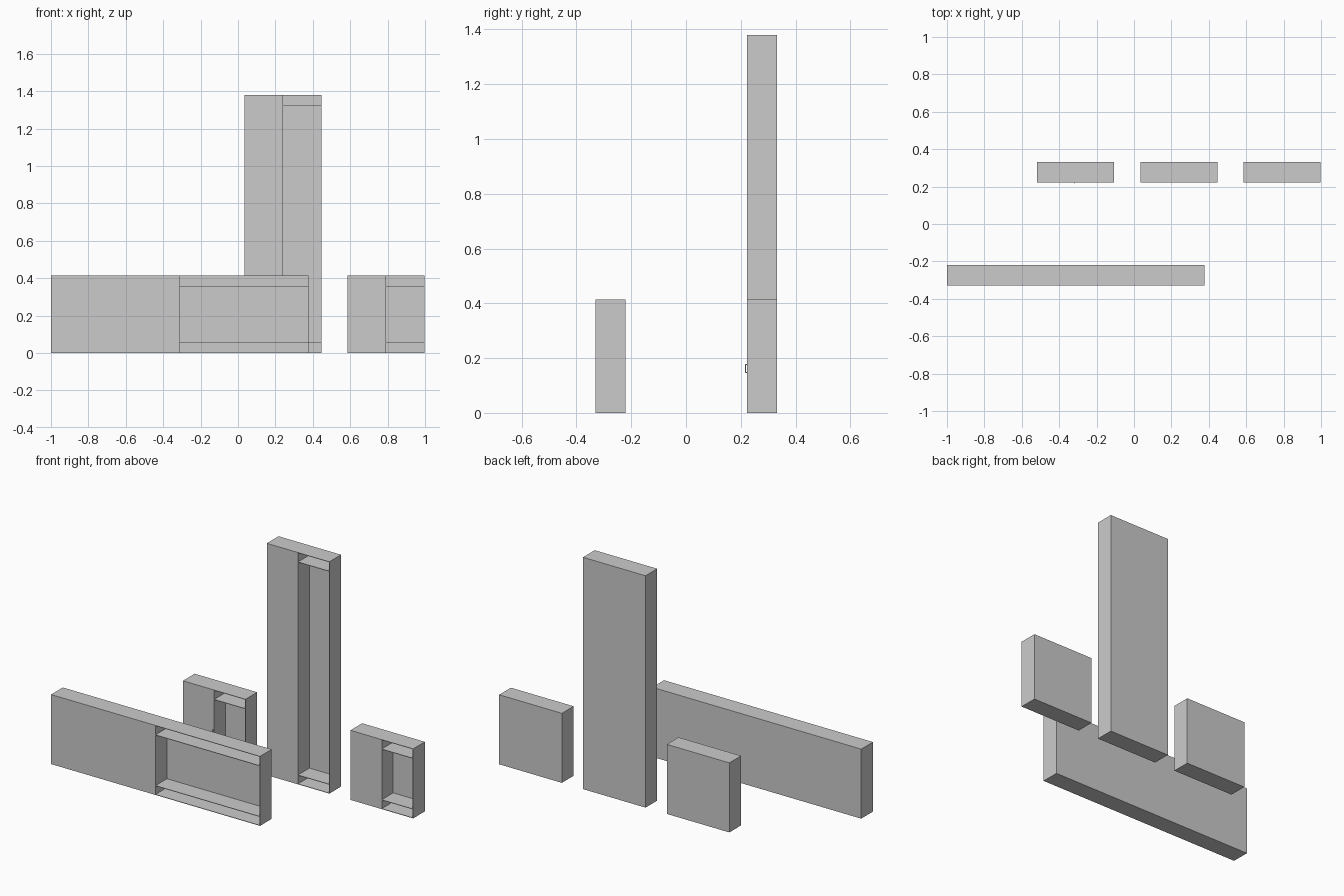
import bpy, bmesh
from mathutils import Matrix, Vector

if "Cube" in bpy.data.objects:
    bpy.data.objects.remove(bpy.data.objects["Cube"])

T = 0.003      # panel thickness
GAP = 0.056    # shelf distance from top and bottom
DEPTH = 0.11


def slab(bm, x0, x1, y0, y1, z0, z1):
    size = Vector((x1 - x0, y1 - y0, z1 - z0))
    mid = Vector(((x0 + x1) / 2, (y0 + y1) / 2, (z0 + z1) / 2))
    bmesh.ops.create_cube(bm, size=1, matrix=Matrix.Translation(mid) @ Matrix.Diagonal((*size, 1)))


def make(name, slabs):
    bm = bmesh.new()
    for s in slabs:
        slab(bm, *s)
    mesh = bpy.data.meshes.new(name)
    bm.to_mesh(mesh)
    bm.free()
    ob = bpy.data.objects.new(name, mesh)
    bpy.context.collection.objects.link(ob)
    return ob


def cabinet(name, x0, x1, y0, h):
    y1, xm = y0 + DEPTH, (x0 + x1) / 2
    yi = y0 + T
    # outer shell, open at the front
    make(name + "_shell", [
        (x0, x0 + T, y0, y1, 0, h),
        (x1 - T, x1, y0, y1, 0, h),
        (x0 + T, x1 - T, y0, y1, h - T, h),
        (x0 + T, x1 - T, y0, y1, 0, T),
        (x0 + T, x1 - T, y1 - T, y1, T, h - T)])
    # closed left half
    make(name + "_door", [(x0 + T, xm, y0, yi, T, h - T)])
    # middle divider and the two shelves of the open right half
    make(name + "_divider", [(xm - T, xm, yi, y1 - T, T, h - T)])
    make(name + "_shelves", [
        (xm, x1 - T, y0, y1 - T, z - T, z) for z in (GAP, h - GAP)])


# long low cabinet in front, three narrow ones behind
cabinet("front_cabinet", -1.0, 0.376, -0.33, 0.414)
cabinet("left_cabinet", -0.518, -0.106, 0.222, 0.414)
cabinet("tall_cabinet", 0.034, 0.446, 0.222, 1.38)
cabinet("right_cabinet", 0.585, 0.998, 0.222, 0.414)

# tiny pull on the left cabinet door
make("door_pull", [
    (-0.321, -0.318, 0.216, 0.219, 0.145, 0.178),
    (-0.321, -0.318, 0.219, 0.222, 0.145, 0.149),
    (-0.321, -0.318, 0.219, 0.222, 0.174, 0.178)])
